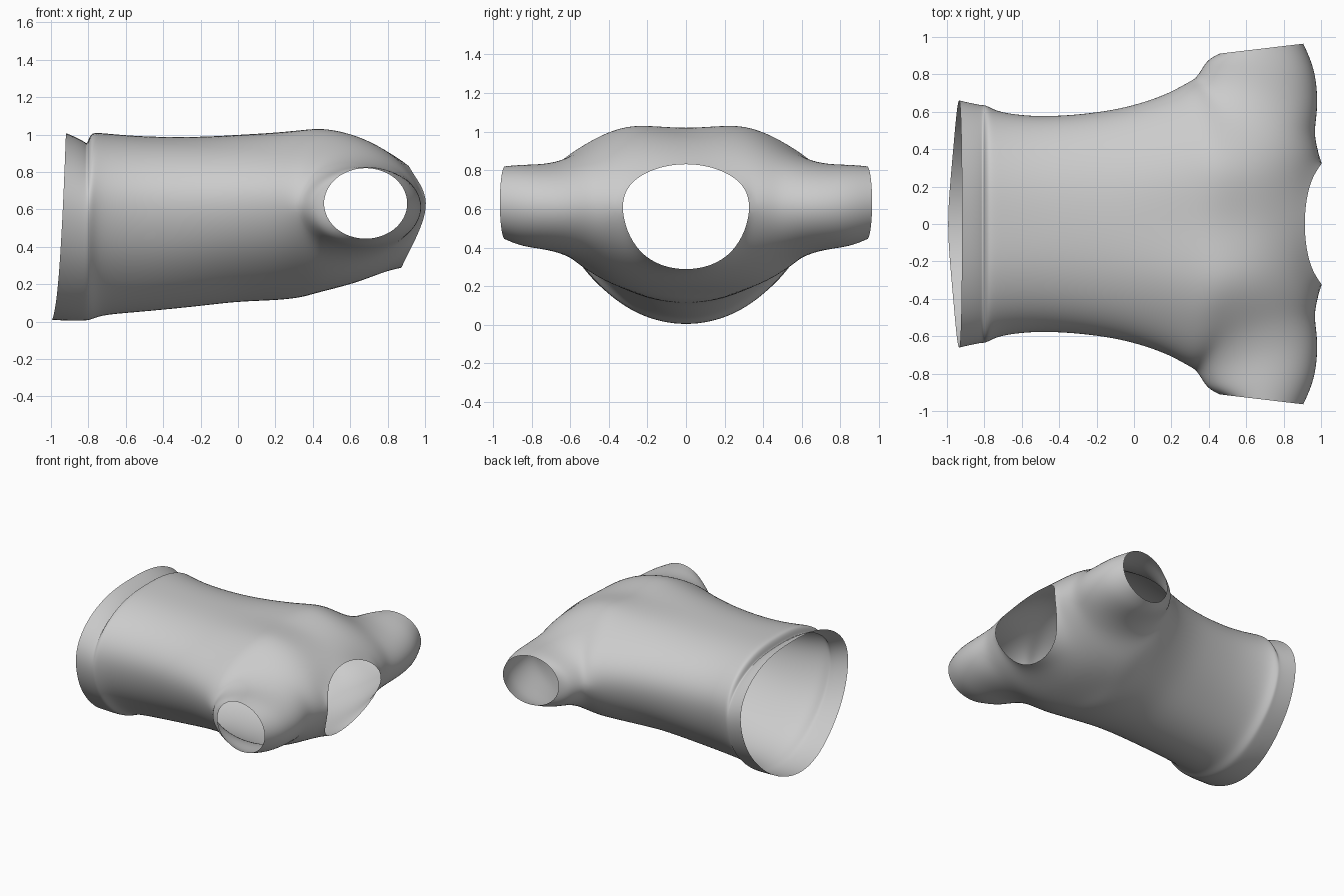
import bpy, bmesh
from math import sin, cos, pi

cube = bpy.data.objects.get("Cube")
if cube:
    bpy.data.objects.remove(cube, do_unlink=True)

# Torso rings, hem to armpit:
# x at top, x at bottom, half width, top z, bottom z, squareness of top, shoulder blade lift
TORSO = [
    (-.92, -1.0, .655, 1.005, .0, .08, 0),
    (-.86, -.91, .64, .98, -.005, .08, 0),
    (-.815, -.83, .63, .955, -.005, .08, 0),
    (-.805, -.79, .63, .945, .0, .08, 0),
    (-.79, -.75, .625, 1.01, .015, .08, 0),
    (-.73, -.69, .59, 1.005, .03, .08, 0),
    (-.5, -.5, .565, .985, .045, .07, 0),
    (-.2, -.2, .59, .985, .075, .06, 0),
    (.0, .0, .63, .995, .1, .05, .01),
    (.2, .2, .7, 1.0, .105, .045, .03),
    (.34, .34, .775, 1.005, .12, .04, .05),
]
# Fullness of the underside from its middle to the side seam
UNDERSIDE = (1.015, .995, .955, .975, 1.015)
# Chest rows, armpit to neck: x, y, top z, bottom z for the inner columns
CHEST = [
    [(.46, 0, 1.0, .15), (.46, .28, 1.065, .165), (.46, .46, .975, .235), (.45, .6, .88, .34)],
    [(.67, 0, .965, .2), (.67, .25, 1.0, .215), (.67, .41, .955, .27), (.66, .54, .89, .33)],
    [(.82, 0, .90, .255), (.84, .25, .89, .30), (.89, .39, .84, .40), (.88, .5, .82, .41)],
    [(.9, 0, .855, .26), (.94, .26, .785, .345), (1.045, .36, .63, .63), (.995, .47, .62, .62)],
]
# Sleeve loops: x min, x max, y at the armpit, y at the shoulder, centre z, half height
SLEEVE = [
    (.33, 1.0, .795, .61, .61, .245),
    (.375, .985, .88, .82, .617, .235),
    (.45, .915, .91, .965, .632, .209),
]
ARMPIT = len(TORSO) - 1
SHOULDER = ARMPIT + len(CHEST)
SIDE = 4


def torso_point(row, col, side):
    xt, xb, width, top, bottom, square, lift = TORSO[row]
    a = col / SIDE * pi / 2
    mid = bottom + .58 * (top - bottom)
    if side > 0:
        fullness = 1.015 + square * sin(2 * a)
        z = mid + (top - mid) * cos(a) * fullness + lift * max(0, sin(4 * a))
    else:
        fullness = UNDERSIDE[col]
        z = mid - (mid - bottom) * cos(a) * fullness
    # The hem sweeps outward mostly near its lowest point
    rise = max(0, (z - bottom) / (top - bottom)) ** .45
    return xb + (xt - xb) * rise, width * sin(a) * fullness * 1.01, z


def sleeve_point(row, col, side):
    x0, x1, y0, y1, z, rz = SLEEVE[col - SIDE]
    a = (row - ARMPIT) / (SHOULDER - ARMPIT) * pi
    t = .5 - .53 * cos(a)
    return x0 + (x1 - x0) * t, y0 + (y1 - y0) * t, z + side * rz * sin(a)


def position(row, col, side):
    if col >= SIDE and row >= ARMPIT:
        return sleeve_point(row, col, side)
    if row <= ARMPIT:
        return torso_point(row, col, side)
    x, y, top, bottom = CHEST[row - ARMPIT - 1][col]
    if side < 0 and col < 2:
        x -= .04
    return x, y, top if side > 0 else bottom


def is_seam(row, col):
    return ((col == SIDE and row <= ARMPIT) or (row == ARMPIT and col >= SIDE)
            or (row == SHOULDER and col >= 2))


# Upper and lower panels joined along the side, sleeve and shoulder seams
bm = bmesh.new()
verts = {}


def vert(row, col, side):
    key = (row, col, 1 if is_seam(row, col) else side)
    if key not in verts:
        verts[key] = bm.verts.new(position(*key))
    return verts[key]


for side in (1, -1):
    for row in range(SHOULDER):
        columns = SIDE if row < ARMPIT else SIDE + len(SLEEVE) - 1
        for col in range(columns):
            corners = [(row, col), (row + 1, col), (row + 1, col + 1), (row, col + 1)]
            bm.faces.new([vert(r, c, side) for r, c in corners[::side]])

mesh = bpy.data.meshes.new("shirt")
bm.to_mesh(mesh)
bm.free()
shirt = bpy.data.objects.new("shirt", mesh)
bpy.context.collection.objects.link(shirt)

# Mirror to the other half and round the cloth
mirror = shirt.modifiers.new("mirror", 'MIRROR')
mirror.use_axis = (False, True, False)
mirror.use_clip = True
subdivision = shirt.modifiers.new("subdivision", 'SUBSURF')
subdivision.levels = subdivision.render_levels = 3
for face in mesh.polygons:
    face.use_smooth = True
